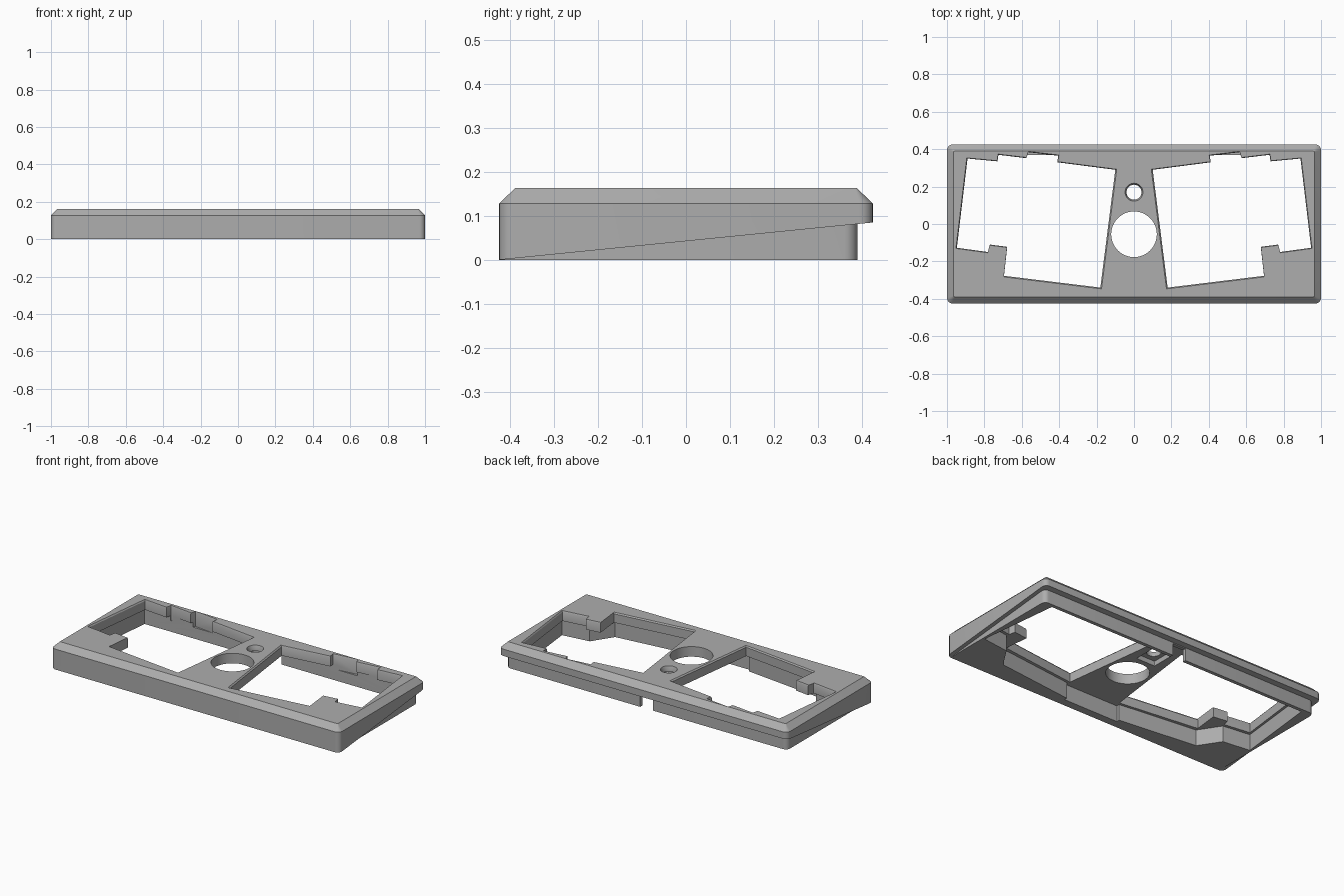
import bpy, bmesh, math

cube = bpy.data.objects.get("Cube")
if cube:
    bpy.data.objects.remove(cube)

HEIGHT, SHOULDER, PLATE = 0.163, 0.128, 0.1
HALF_X, HALF_Y = 1.0, 0.425

grey = bpy.data.materials.new("warm_grey_plastic")
grey.use_nodes = True
grey.diffuse_color = (0.42, 0.42, 0.42, 1)
grey.node_tree.nodes["Principled BSDF"].inputs["Base Color"].default_value = grey.diffuse_color


def loft(name, rings):
    """Closed solid through rings of equal point count."""
    bm = bmesh.new()
    loops = [[bm.verts.new(p) for p in ring] for ring in rings]
    n = len(loops[0])
    for low, high in zip(loops, loops[1:]):
        for i in range(n):
            j = (i + 1) % n
            bm.faces.new((low[i], low[j], high[j], high[i]))
    bm.faces.new(loops[0][::-1])
    bm.faces.new(loops[-1])
    bmesh.ops.recalc_face_normals(bm, faces=bm.faces)
    mesh = bpy.data.meshes.new(name)
    bm.to_mesh(mesh)
    bm.free()
    mesh.materials.append(grey)
    obj = bpy.data.objects.new(name, mesh)
    bpy.context.collection.objects.link(obj)
    return obj


def level(points, z):
    return [(x, y, z) for x, y in points]


def rounded_rect(half_x, front, back, radius, steps=6):
    pts = []
    centres = [(half_x - radius, back - radius), (radius - half_x, back - radius),
               (radius - half_x, front + radius), (half_x - radius, front + radius)]
    for q, (cx, cy) in enumerate(centres):
        for s in range(steps + 1):
            a = (q + s / steps) * math.pi / 2
            pts.append((cx + radius * math.cos(a), cy + radius * math.sin(a)))
    return pts


def circle(cy, radius, steps=48):
    return [(radius * math.cos(2 * math.pi * i / steps), cy + radius * math.sin(2 * math.pi * i / steps))
            for i in range(steps)]


def grow(points, factor):
    cx = sum(p[0] for p in points) / len(points)
    cy = sum(p[1] for p in points) / len(points)
    return [(cx + (x - cx) * factor, cy + (y - cy) * factor) for x, y in points]


def combine(target, other, operation):
    mod = target.modifiers.new(other.name, "BOOLEAN")
    mod.object, mod.operation, mod.solver = other, operation, "EXACT"
    bpy.context.view_layer.objects.active = target
    bpy.ops.object.modifier_apply(modifier=mod.name)
    bpy.data.objects.remove(other)


# Upper shell: sloping underside, upright sides and chamfered top edge
outer = rounded_rect(HALF_X, -HALF_Y, HALF_Y, 0.03)
inner = rounded_rect(HALF_X - 0.036, -HALF_Y + 0.036, HALF_Y - 0.036, 0.004)
case = loft("keyboard_case", [
    [(x, y, 0.1 * (y + HALF_Y)) for x, y in outer],
    level(outer, SHOULDER), level(inner, HEIGHT)])

# Inset wedge base under the shell
base = rounded_rect(HALF_X - 0.025, -HALF_Y + 0.002, 0.39, 0.03)
combine(case, loft("wedge_base", [level(base, 0), level(base, 0.115)]), "UNION")

# Open cavity underneath
side = [(0.19, -0.375), (0.19, -0.355), (0.7, -0.297), (0.785, -0.167), (0.962, -0.145), (0.905, 0.368)]
cavity = side + [(-x, y) for x, y in reversed(side)]
combine(case, loft("cavity", [level(cavity, -0.1), level(cavity, PLATE)]), "DIFFERENCE")

# Two mirrored key openings with a slightly flared rim
opening = [(0.1, 0.29), (0.41, 0.33), (0.405, 0.365), (0.565, 0.384), (0.575, 0.352), (0.725, 0.37),
           (0.73, 0.335), (0.89, 0.35), (0.947, -0.127), (0.78, -0.15), (0.77, -0.11), (0.678, -0.122),
           (0.695, -0.277), (0.18, -0.34)]
for sign in (1, -1):
    pts = [(sign * x, y) for x, y in opening]
    wide = grow(pts, 1.015)
    cutter = loft("key_opening", [level(pts, 0.07), level(pts, HEIGHT - 0.008),
                                  level(wide, HEIGHT), level(wide, HEIGHT + 0.05)])
    combine(case, cutter, "DIFFERENCE")

# Trackball hole, small round window with its pocket, and rear cable slot
ball = circle(-0.055, 0.122)
combine(case, loft("ball_hole", [level(ball, 0), level(ball, 0.3)]), "DIFFERENCE")
window, rim = circle(0.17, 0.04), circle(0.17, 0.048)
combine(case, loft("window", [level(window, 0), level(window, 0.14), level(rim, HEIGHT), level(rim, 0.3)]),
        "DIFFERENCE")
pocket = rounded_rect(0.065, 0.1, 0.24, 0.004)
combine(case, loft("pocket", [level(pocket, 0), level(pocket, 0.13)]), "DIFFERENCE")
slot = rounded_rect(0.045, 0.3, 0.41, 0.004)
combine(case, loft("cable_slot", [level(slot, -0.1), level(slot, 0.075)]), "DIFFERENCE")

bpy.ops.object.select_all(action="DESELECT")
case.select_set(True)
bpy.context.view_layer.objects.active = case
bpy.ops.object.shade_smooth_by_angle(angle=math.radians(30))
